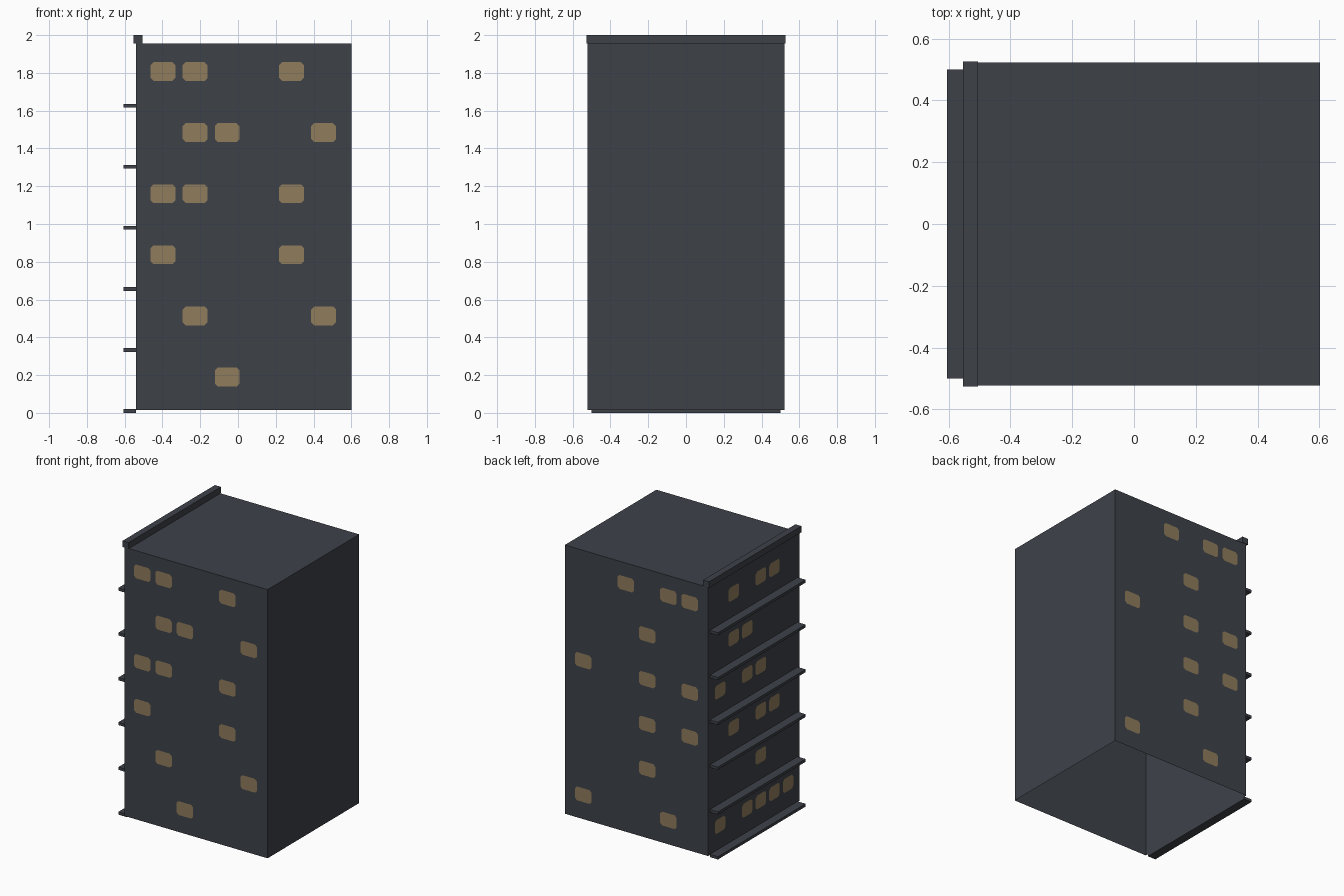
import bpy
import bmesh
from mathutils import Vector

cube = bpy.data.objects.get("Cube")
if cube:
    bpy.data.objects.remove(cube, do_unlink=True)


def make_material(name, color):
    mat = bpy.data.materials.new(name)
    mat.use_nodes = True
    mat.diffuse_color = color
    mat.node_tree.nodes["Principled BSDF"].inputs["Base Color"].default_value = color
    return mat


def add_object(name, bm, mat):
    mesh = bpy.data.meshes.new(name)
    bm.to_mesh(mesh)
    bm.free()
    mesh.materials.append(mat)
    obj = bpy.data.objects.new(name, mesh)
    bpy.context.collection.objects.link(obj)
    return obj


def add_box(name, low, high, mat, open_bottom=False):
    low, high = Vector(low), Vector(high)
    bm = bmesh.new()
    bmesh.ops.create_cube(bm, size=1)
    bmesh.ops.scale(bm, vec=high - low, verts=bm.verts)
    bmesh.ops.translate(bm, vec=(low + high) / 2, verts=bm.verts)
    if open_bottom:
        bm.normal_update()
        floor = [f for f in bm.faces if f.normal.z < -0.5]
        bmesh.ops.delete(bm, geom=floor, context="FACES_ONLY")
    return add_object(name, bm, mat)


wall_grey = make_material("wall slate grey", (0.048, 0.054, 0.066, 1))
window_tan = make_material("lit window tan", (0.275, 0.202, 0.107, 1))

LEFT, RIGHT, DEPTH = -0.541, 0.602, 0.522
STOREY, STOREYS = 0.3233, 6
UP = Vector((0, 0, 1))

# Building shell, open underneath
add_box("building_body", (LEFT, -DEPTH, 0.016), (RIGHT, DEPTH, 1.955), wall_grey, True)

# Raised rim along one roof edge
add_box("roof_parapet", (-0.553, -0.526, 1.955), (-0.505, 0.526, 2), wall_grey)

# One thin ledge per storey
for i in range(STOREYS):
    z = i * STOREY
    add_box(f"ledge_{i + 1}", (-0.605, -0.5, z), (LEFT, 0.5, z + 0.02), wall_grey)


# Lit windows: each string lists the lit columns of a storey, top storey first
def add_windows(name, origin, across, columns, width, rows):
    across = Vector(across)
    origin = Vector(origin) + across.cross(UP) * 0.003
    w, h, cut = width / 2, 0.05, 0.016
    corner = [(w - cut, -h), (w, cut - h), (w, h - cut), (w - cut, h)]
    outline = corner + [(-u, -v) for u, v in corner]
    bm = bmesh.new()
    for r, lit in enumerate(rows):
        z = 1.807 - r * STOREY
        for c in lit:
            centre = origin + across * columns[int(c)] + UP * z
            bm.faces.new([bm.verts.new(centre + across * u + UP * v) for u, v in outline])
    add_object(name, bm, window_tan)


front_columns = [-0.397 + 0.17 * i for i in range(6)]
back_columns = [-x for x in front_columns]
side_columns = [-0.388 + 0.155 * i for i in range(6)]

add_windows("front_windows", (0, -DEPTH, 0), (1, 0, 0), front_columns, 0.132,
            ["014", "125", "014", "04", "15", "2"])
add_windows("back_windows", (0, DEPTH, 0), (-1, 0, 0), back_columns, 0.132,
            ["013", "2", "025", "02", "2", "15"])
add_windows("right_windows", (LEFT, 0, 0), (0, -1, 0), side_columns, 0.12,
            ["134", "12", "023", "134", "3", "02345"])
